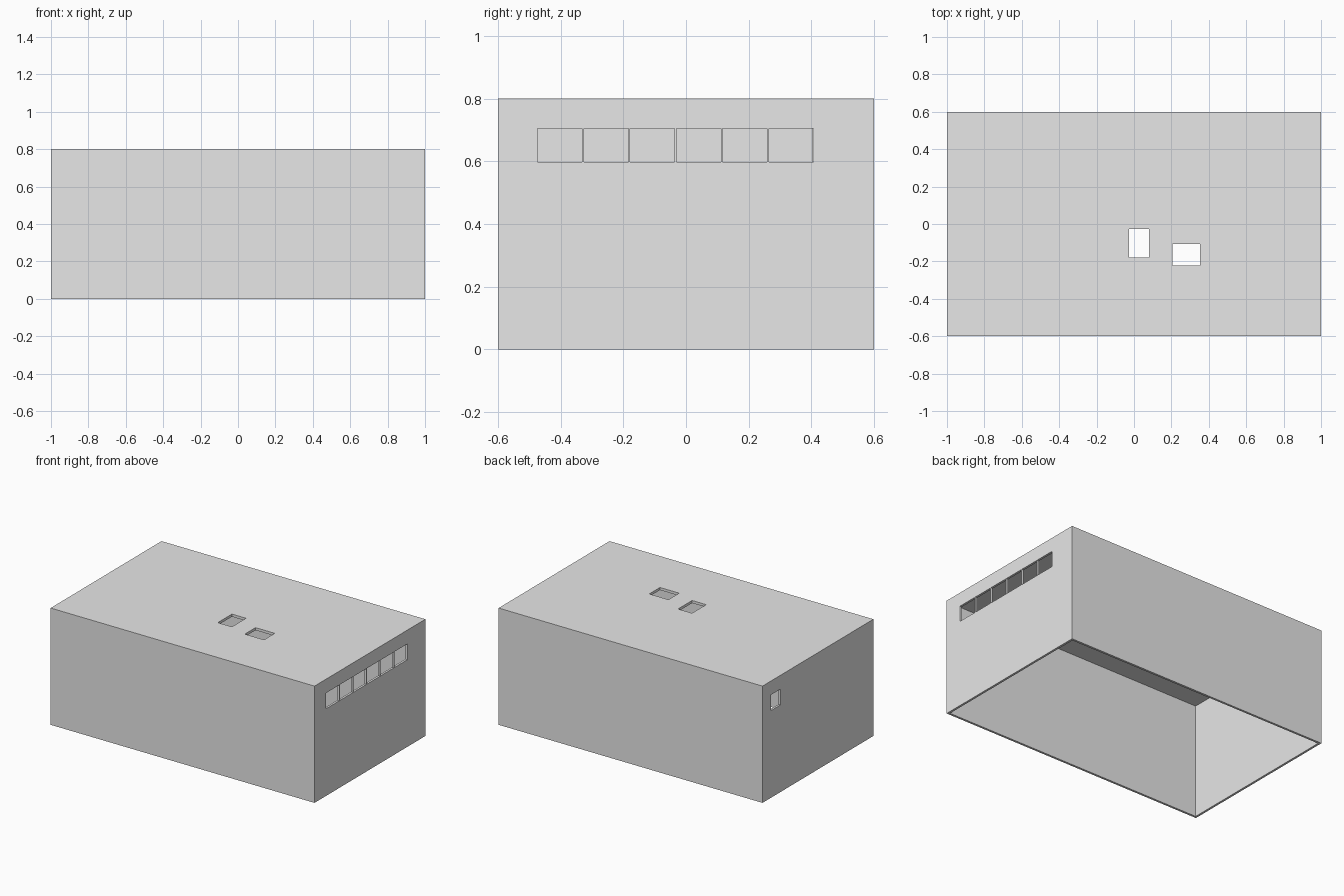
import bpy

cube = bpy.data.objects.get("Cube")
if cube:
    bpy.data.objects.remove(cube, do_unlink=True)

WALL = 0.015
ROOF = 0.018
LENGTH, DEPTH, HEIGHT = 2.0, 1.2, 0.8

grey = bpy.data.materials.new("light grey")
grey.use_nodes = True
grey.diffuse_color = (0.8, 0.8, 0.8, 1)
grey.node_tree.nodes["Principled BSDF"].inputs["Base Color"].default_value = (0.8, 0.8, 0.8, 1)


def box(name, xs, ys, zs):
    """Axis-aligned box from its low and high limits."""
    spans = (xs, ys, zs)
    bpy.ops.mesh.primitive_cube_add(size=1, location=[(a + b) / 2 for a, b in spans])
    ob = bpy.context.object
    ob.name = name
    ob.scale = [b - a for a, b in spans]
    bpy.ops.object.transform_apply(location=True, rotation=False, scale=True)
    ob.data.materials.append(grey)
    return ob


def cut(target, xs, ys, zs):
    """Subtract a box from the target and discard the cutter."""
    cutter = box("cutter", xs, ys, zs)
    cutter.hide_render = True
    mod = target.modifiers.new("opening", 'BOOLEAN')
    mod.operation = 'DIFFERENCE'
    mod.solver = 'EXACT'
    mod.object = cutter
    bpy.context.view_layer.objects.active = target
    bpy.ops.object.modifier_apply(modifier=mod.name)
    bpy.data.objects.remove(cutter, do_unlink=True)


# Hollow shell, open underneath
hx, hy = LENGTH / 2, DEPTH / 2
shell = box("building_shell", (-hx, hx), (-hy, hy), (0, HEIGHT))
cut(shell, (WALL - hx, hx - WALL), (WALL - hy, hy - WALL), (-0.1, HEIGHT - ROOF))

# Row of six windows with thin mullions in the left wall
sill, head = 0.597, 0.705
first, last, count, mullion = -0.473, 0.406, 6, 0.006
pitch = (last - first + mullion) / count
for i in range(count):
    y = first + i * pitch
    cut(shell, (hx - 0.1, hx + 0.1), (y, y + pitch - mullion), (sill, head))

# Single window in the right wall
cut(shell, (-hx - 0.1, 0.1 - hx), (0.405, 0.51), (sill, head))

# Two roof openings
for xs, ys in (((-0.027, 0.08), (-0.18, -0.027)), ((0.207, 0.353), (-0.222, -0.106))):
    cut(shell, xs, ys, (HEIGHT - 0.1, HEIGHT + 0.1))
